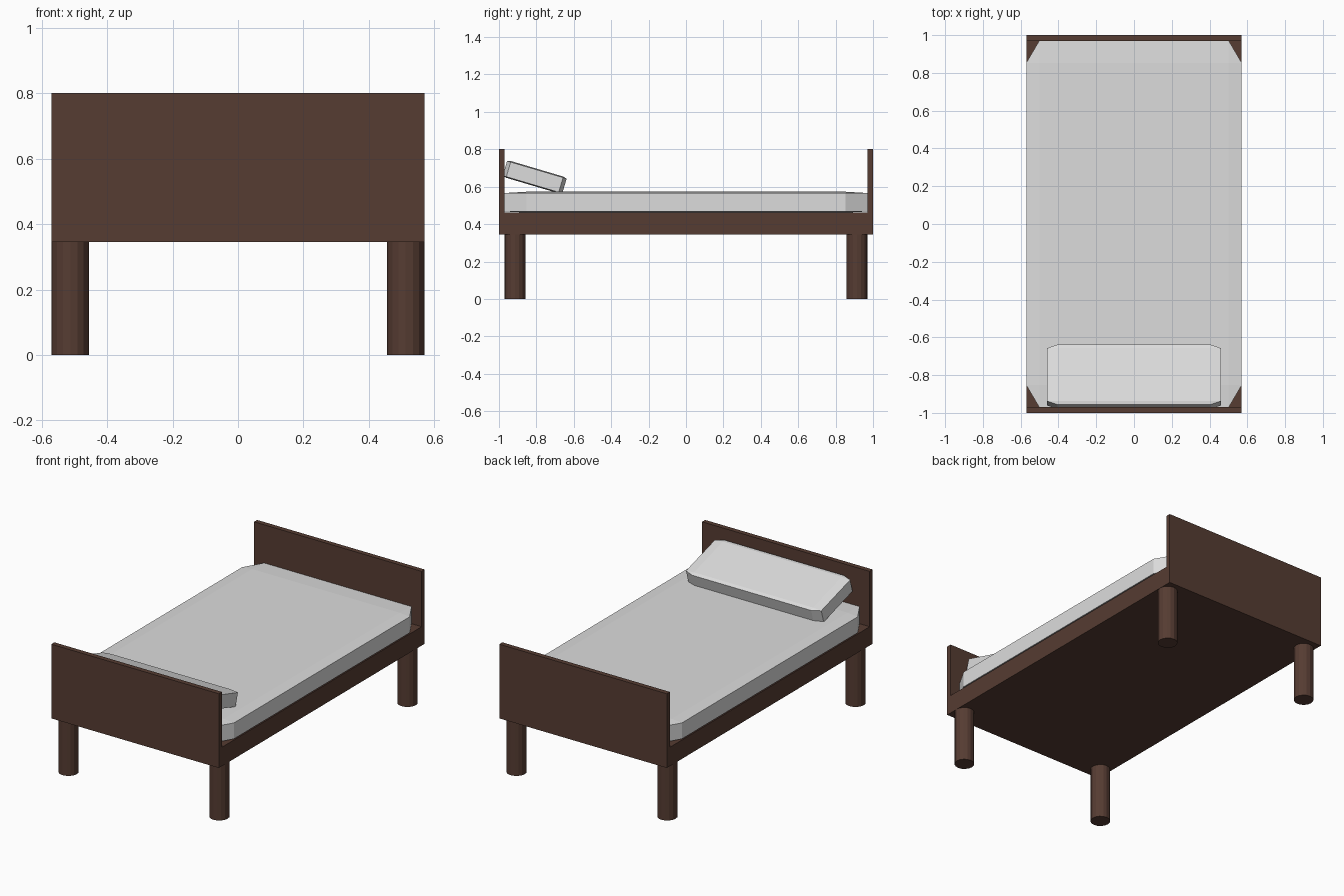
import bpy, math

if "Cube" in bpy.data.objects:
    bpy.data.objects.remove(bpy.data.objects["Cube"])

def material(name, rgb):
    m = bpy.data.materials.new(name)
    m.diffuse_color = (*rgb, 1)
    m.use_nodes = True
    m.node_tree.nodes["Principled BSDF"].inputs["Base Color"].default_value = m.diffuse_color
    return m

wood = material("dark_wood", (0.093, 0.045, 0.032))
linen = material("light_linen", (0.72, 0.72, 0.72))

def box(name, center, size, mat, tilt=0, bevel=0):
    """Box scaled after bevelling, so the chamfer stretches with its size."""
    bpy.ops.mesh.primitive_cube_add(size=1, location=center, rotation=(tilt, 0, 0))
    ob = bpy.context.object
    ob.name = name
    ob.scale = size
    ob.data.materials.append(mat)
    if bevel:
        mod = ob.modifiers.new("chamfer", 'BEVEL')
        mod.width = bevel
        mod.segments = 1
    return ob

# bed base and end boards
box("bed_base", (0, 0, 0.403), (1.14, 1.94, 0.116), wood)
for name, s in (("headboard", -1), ("footboard", 1)):
    box(name, (0, s * 0.985, 0.573), (1.14, 0.03, 0.456), wood)

# round legs
for yn, sy in (("head", -1), ("foot", 1)):
    for xn, sx in (("left", -1), ("right", 1)):
        bpy.ops.mesh.primitive_cylinder_add(vertices=16, radius=0.057, depth=0.345,
                                            location=(sx * 0.513, sy * 0.914, 0.1725))
        leg = bpy.context.object
        leg.name = f"{yn}_{xn}_leg"
        leg.data.materials.append(wood)

# mattress and the pillow leaning on the headboard
box("mattress", (0, 0, 0.517), (1.14, 1.94, 0.112), linen, bevel=0.06)
box("pillow", (0, -0.809, 0.651), (0.92, 0.332, 0.093), linen,
    tilt=math.radians(-16.5), bevel=0.06)
